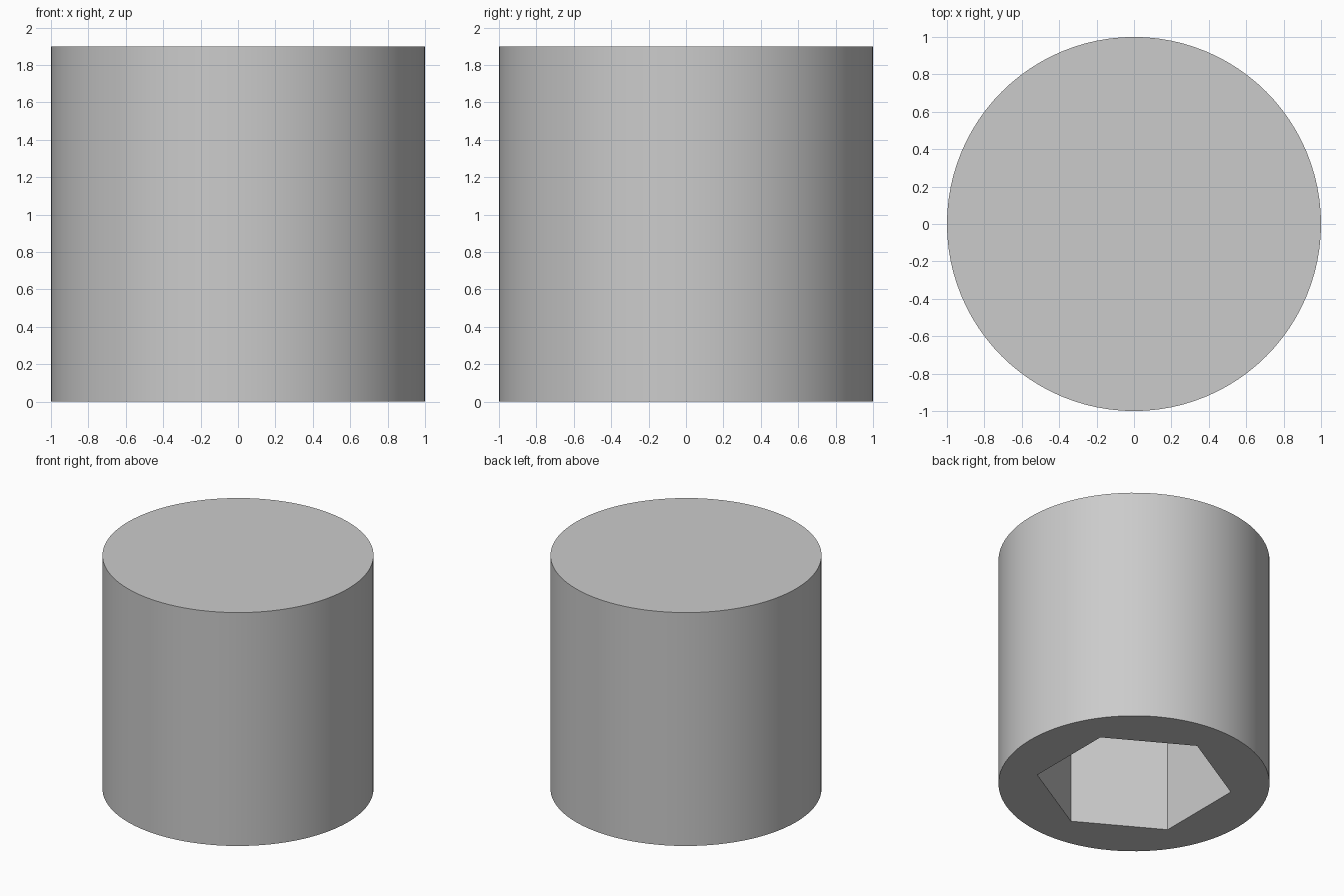
import bpy, bmesh
from math import cos, sin, tau, radians

cube = bpy.data.objects.get("Cube")
if cube:
    bpy.data.objects.remove(cube, do_unlink=True)

RADIUS, HEIGHT = 1.0, 1.9
SOCKET_RADIUS, SOCKET_DEPTH, SOCKET_TURN = 0.725, 1.4, radians(30)

# Single plain grey
grey = bpy.data.materials.new("light_grey")
grey.use_nodes = True
colour = (0.6, 0.6, 0.6, 1)
grey.diffuse_color = colour
grey.node_tree.nodes["Principled BSDF"].inputs["Base Color"].default_value = colour


def prism(name, sides, radius, bottom, top, turn=0.0):
    """Upright closed prism with a regular outline."""
    bm = bmesh.new()
    ring = [bm.verts.new((radius * cos(turn + tau * i / sides),
                          radius * sin(turn + tau * i / sides), bottom))
            for i in range(sides)]
    base = bm.faces.new(ring)
    lid = bmesh.ops.extrude_face_region(bm, geom=[base])["geom"]
    for v in (g for g in lid if isinstance(g, bmesh.types.BMVert)):
        v.co.z = top
    bmesh.ops.recalc_face_normals(bm, faces=bm.faces)
    mesh = bpy.data.meshes.new(name)
    bm.to_mesh(mesh)
    bm.free()
    mesh.materials.append(grey)
    obj = bpy.data.objects.new(name, mesh)
    bpy.context.collection.objects.link(obj)
    return obj


# Round body
body = prism("round_body", 96, RADIUS, 0, HEIGHT)

# Blind hexagonal socket cut up from the underside
cutter = prism("hex_socket_cutter", 6, SOCKET_RADIUS, -0.2, SOCKET_DEPTH, SOCKET_TURN)
cutter.hide_render = True
cutter.hide_viewport = True
cut = body.modifiers.new("hex_socket", "BOOLEAN")
cut.operation = "DIFFERENCE"
cut.solver = "EXACT"
cut.object = cutter
bpy.context.view_layer.objects.active = body
body.select_set(True)
bpy.ops.object.modifier_apply(modifier=cut.name)
bpy.data.objects.remove(cutter, do_unlink=True)

# Smooth round wall, crisp rims and socket edges
bpy.ops.object.shade_smooth_by_angle(angle=radians(30))
